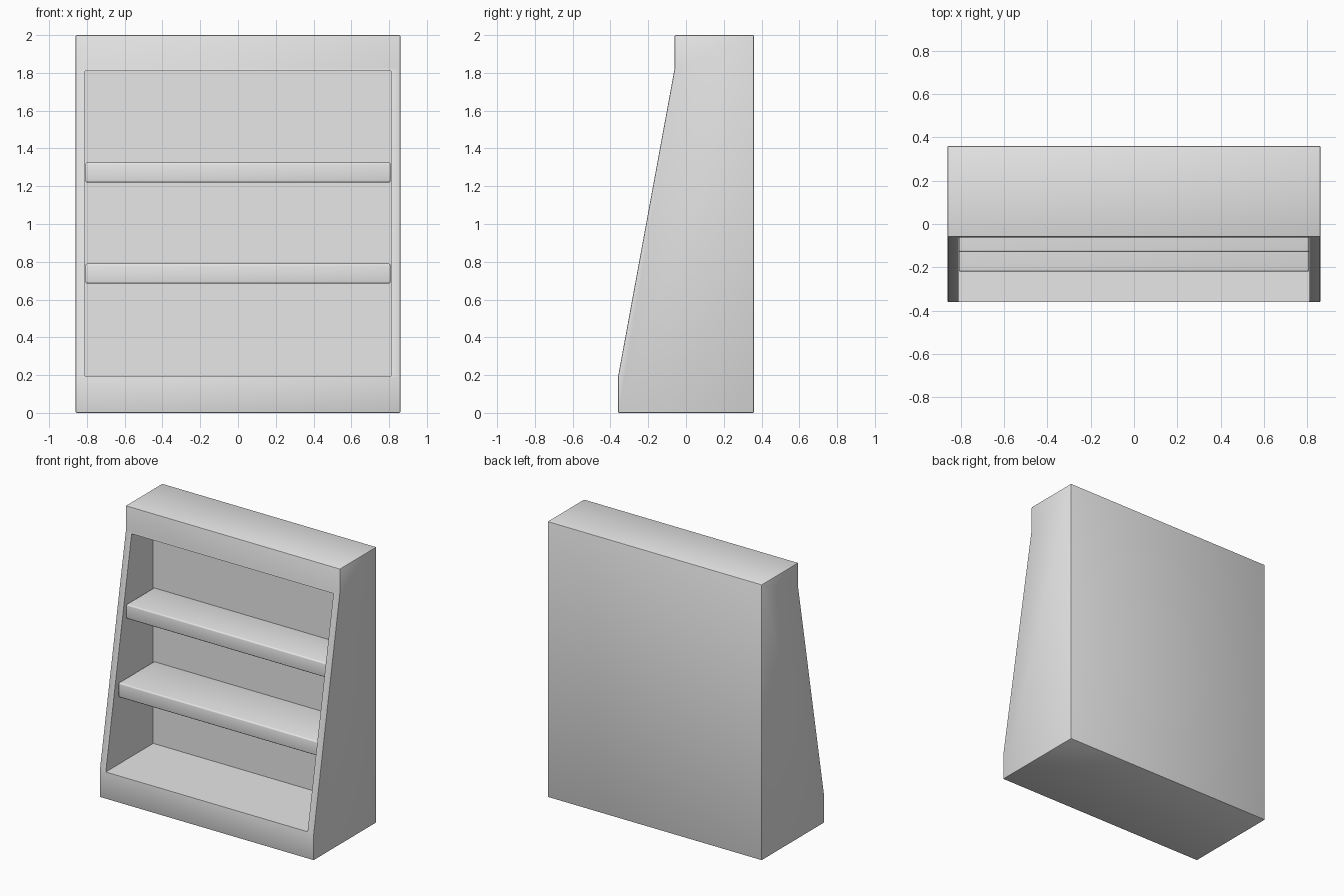
import bpy
import bmesh

default = bpy.data.objects.get("Cube")
if default:
    bpy.data.objects.remove(default, do_unlink=True)

grey = bpy.data.materials.new("plain grey")
grey.use_nodes = True
colour = (0.8, 0.8, 0.8, 1)
grey.diffuse_color = colour
grey.node_tree.nodes["Principled BSDF"].inputs["Base Color"].default_value = colour


def extrude_profile(name, profile, half_width):
    """Extrude a (y, z) outline along x, centred on x = 0."""
    bm = bmesh.new()
    face = bm.faces.new([bm.verts.new((-half_width, y, z)) for y, z in profile])
    grown = bmesh.ops.extrude_face_region(bm, geom=[face])["geom"]
    verts = [g for g in grown if isinstance(g, bmesh.types.BMVert)]
    bmesh.ops.translate(bm, verts=verts, vec=(2 * half_width, 0, 0))
    bmesh.ops.recalc_face_normals(bm, faces=bm.faces)
    mesh = bpy.data.meshes.new(name)
    bm.to_mesh(mesh)
    bm.free()
    obj = bpy.data.objects.new(name, mesh)
    bpy.context.collection.objects.link(obj)
    mesh.materials.append(grey)
    return obj


def box_profile(y0, y1, z0, z1):
    return [(y0, z0), (y1, z0), (y1, z1), (y0, z1)]


def apply_modifiers(obj):
    select(obj)
    for mod in list(obj.modifiers):
        bpy.ops.object.modifier_apply(modifier=mod.name)


def select(obj):
    bpy.ops.object.select_all(action="DESELECT")
    obj.select_set(True)
    bpy.context.view_layer.objects.active = obj


def soften(obj, width, segments):
    bevel = obj.modifiers.new("soft edges", "BEVEL")
    bevel.width = width
    bevel.segments = segments
    bevel.limit_method = "ANGLE"


# Cabinet body with a sloping front
BACK = 0.185
cabinet = extrude_profile("cabinet_body", [
    (-0.36, 0), (0.36, 0), (0.36, 2), (-0.06, 2), (-0.06, 1.825), (-0.36, 0.19)], 0.86)
soften(cabinet, 0.006, 2)

# Hollow out the shelf bay
bay = extrude_profile("bay_cutter", box_profile(-0.6, BACK, 0.195, 1.81), 0.81)
bay.hide_render = True
cut = cabinet.modifiers.new("bay", "BOOLEAN")
cut.object = bay
cut.operation = "DIFFERENCE"
cut.solver = "EXACT"
apply_modifiers(cabinet)
bpy.data.objects.remove(bay, do_unlink=True)

# Shelves with softened front edges, sunk slightly into the back
parts = [cabinet]
for name, front, bottom, top in (("lower_shelf", -0.22, 0.685, 0.79),
                                 ("upper_shelf", -0.13, 1.22, 1.325)):
    shelf = extrude_profile(name, box_profile(front, BACK + 0.02, bottom, top), 0.808)
    soften(shelf, 0.01, 3)
    apply_modifiers(shelf)
    parts.append(shelf)

for part in parts:
    select(part)
    bpy.ops.object.shade_smooth_by_angle()
